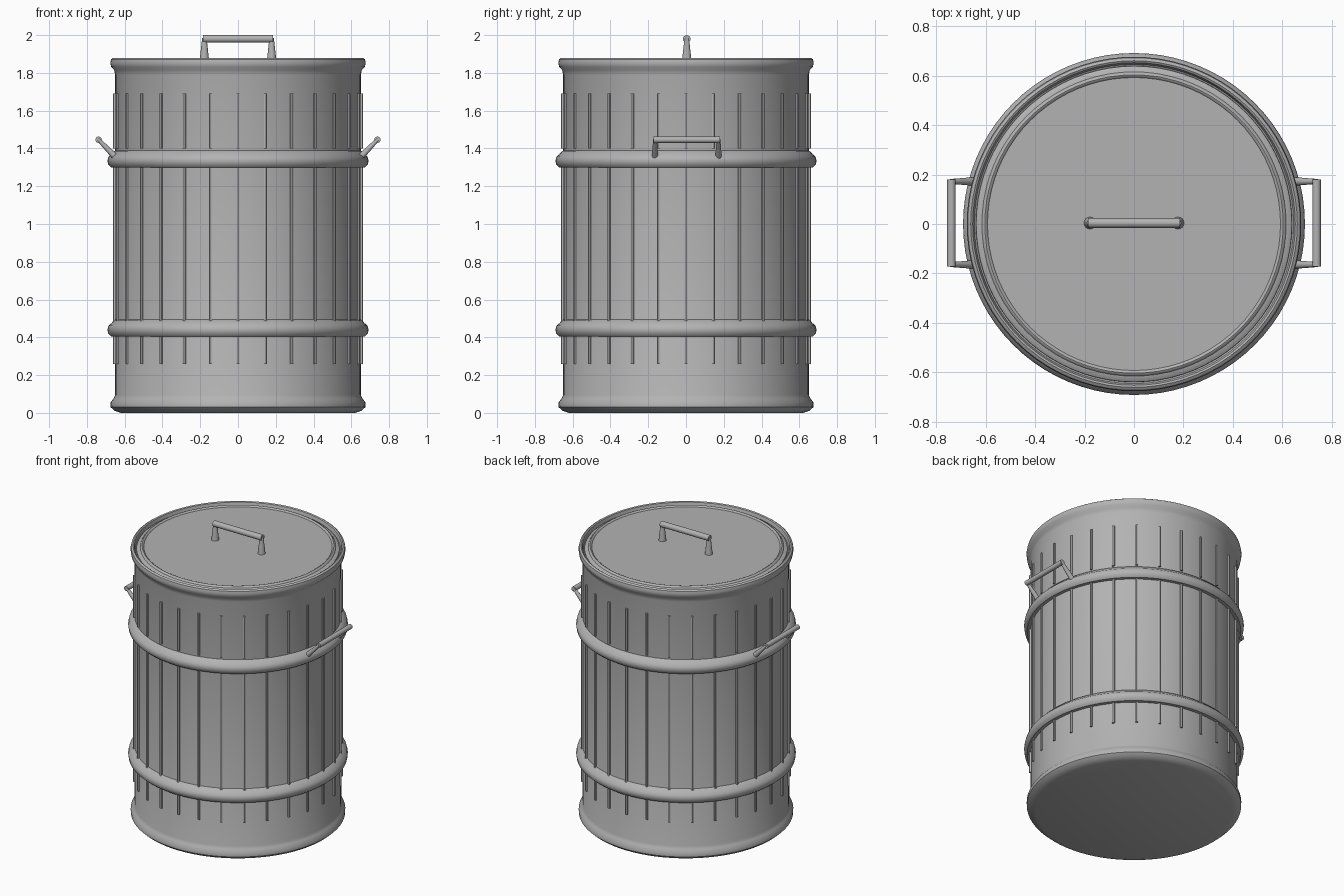
import bpy, bmesh, math
from mathutils import Vector

cube = bpy.data.objects.get("Cube")
if cube:
    bpy.data.objects.remove(cube)

grey = bpy.data.materials.new("galvanised grey")
grey.use_nodes = True
colour = (0.45, 0.45, 0.45, 1)
grey.diffuse_color = colour
grey.node_tree.nodes["Principled BSDF"].inputs["Base Color"].default_value = colour


def finish(name, bm, angle=40):
    bmesh.ops.recalc_face_normals(bm, faces=bm.faces)
    mesh = bpy.data.meshes.new(name)
    bm.to_mesh(mesh)
    bm.free()
    mesh.materials.append(grey)
    obj = bpy.data.objects.new(name, mesh)
    bpy.context.collection.objects.link(obj)
    bpy.ops.object.select_all(action="DESELECT")
    obj.select_set(True)
    bpy.context.view_layer.objects.active = obj
    bpy.ops.object.shade_smooth_by_angle(angle=math.radians(angle))
    return obj


def lathe(name, profile, closed=False, steps=80):
    """Spin (radius, height) points around the z axis."""
    bm = bmesh.new()
    verts = [bm.verts.new((r, 0, z)) for r, z in profile]
    pairs = list(zip(verts, verts[1:]))
    if closed:
        pairs.append((verts[-1], verts[0]))
    edges = [bm.edges.new(p) for p in pairs]
    bmesh.ops.spin(bm, geom=verts + edges, cent=(0, 0, 0), axis=(0, 0, 1),
                   angle=math.tau, steps=steps, use_duplicate=False)
    bmesh.ops.remove_doubles(bm, verts=bm.verts, dist=0.0005)
    return finish(name, bm)


def add_rod(bm, a, b, r1, r2):
    """Tapered round rod between two points."""
    a, b = Vector(a), Vector(b)
    axis = b - a
    matrix = axis.to_track_quat("Z", "Y").to_matrix().to_4x4()
    matrix.translation = (a + b) / 2
    bmesh.ops.create_cone(bm, cap_ends=True, segments=16, radius1=r1,
                          radius2=r2, depth=axis.length, matrix=matrix)


# Can wall with rolled foot and lip, and the shallow well that holds the lid
lathe("can_body", [
    (0, 0), (0.62, 0), (0.655, 0.012), (0.674, 0.03), (0.675, 0.055),
    (0.66, 0.075), (0.65, 0.095), (0.65, 1.79), (0.656, 1.815),
    (0.672, 1.832), (0.676, 1.855), (0.672, 1.872), (0.66, 1.88),
    (0.652, 1.875), (0.645, 1.85), (0.635, 1.845), (0, 1.845)])

# Hoops around the wall
hoop = [(0.64, -0.045), (0.672, -0.045), (0.688, -0.03), (0.691, -0.008),
        (0.686, 0.012), (0.67, 0.025), (0.656, 0.042), (0.64, 0.045)]
for name, height in (("lower_hoop", 0.45), ("upper_hoop", 1.345)):
    lathe(name, [(r, height + z) for r, z in hoop], closed=True)

# Lid with a raised bead around its flat centre
lathe("lid", [
    (0.64, 1.84), (0.638, 1.858), (0.625, 1.866), (0.615, 1.868),
    (0.61, 1.876), (0.603, 1.879), (0.596, 1.876), (0.592, 1.87), (0, 1.87)])

# Vertical ribs, repeated around the wall in three tiers
RIBS = 28
bm = bmesh.new()
for low, high in ((0.26, 0.41), (0.48, 1.31), (1.40, 1.69)):
    for i in range(RIBS):
        a = math.tau * i / RIBS
        out, side = Vector((math.cos(a), math.sin(a), 0)), Vector((-math.sin(a), math.cos(a), 0))
        section = [(0.64, -0.008), (0.658, -0.008), (0.661, 0), (0.658, 0.008), (0.64, 0.008)]
        rings = [[bm.verts.new(out * r + side * s + Vector((0, 0, z))) for r, s in section]
                 for z in (low, high)]
        bm.faces.new(rings[0])
        bm.faces.new(rings[1])
        for j in range(len(section)):
            k = (j + 1) % len(section)
            bm.faces.new((rings[0][j], rings[0][k], rings[1][k], rings[1][j]))
finish("wall_ribs", bm, 20)

# Lid handle: round bar on two flared legs
OFF = 0.004
bm = bmesh.new()
add_rod(bm, (-0.186, OFF, 1.98), (0.186, OFF, 1.98), 0.02, 0.02)
for s in (-1, 1):
    add_rod(bm, (s * 0.178, OFF, 1.865), (s * 0.178, OFF, 1.985), 0.025, 0.012)
finish("lid_handle", bm)

# Side handles: bar held out and up by two flared legs
for name, s in (("left_handle", 1), ("right_handle", -1)):
    bm = bmesh.new()
    add_rod(bm, (s * 0.738, OFF - 0.175, 1.446), (s * 0.738, OFF + 0.175, 1.446), 0.017, 0.017)
    for t in (-1, 1):
        y = OFF + t * 0.168
        add_rod(bm, (s * 0.64, y, 1.345), (s * 0.74, y, 1.448), 0.018, 0.01)
    finish(name, bm)
